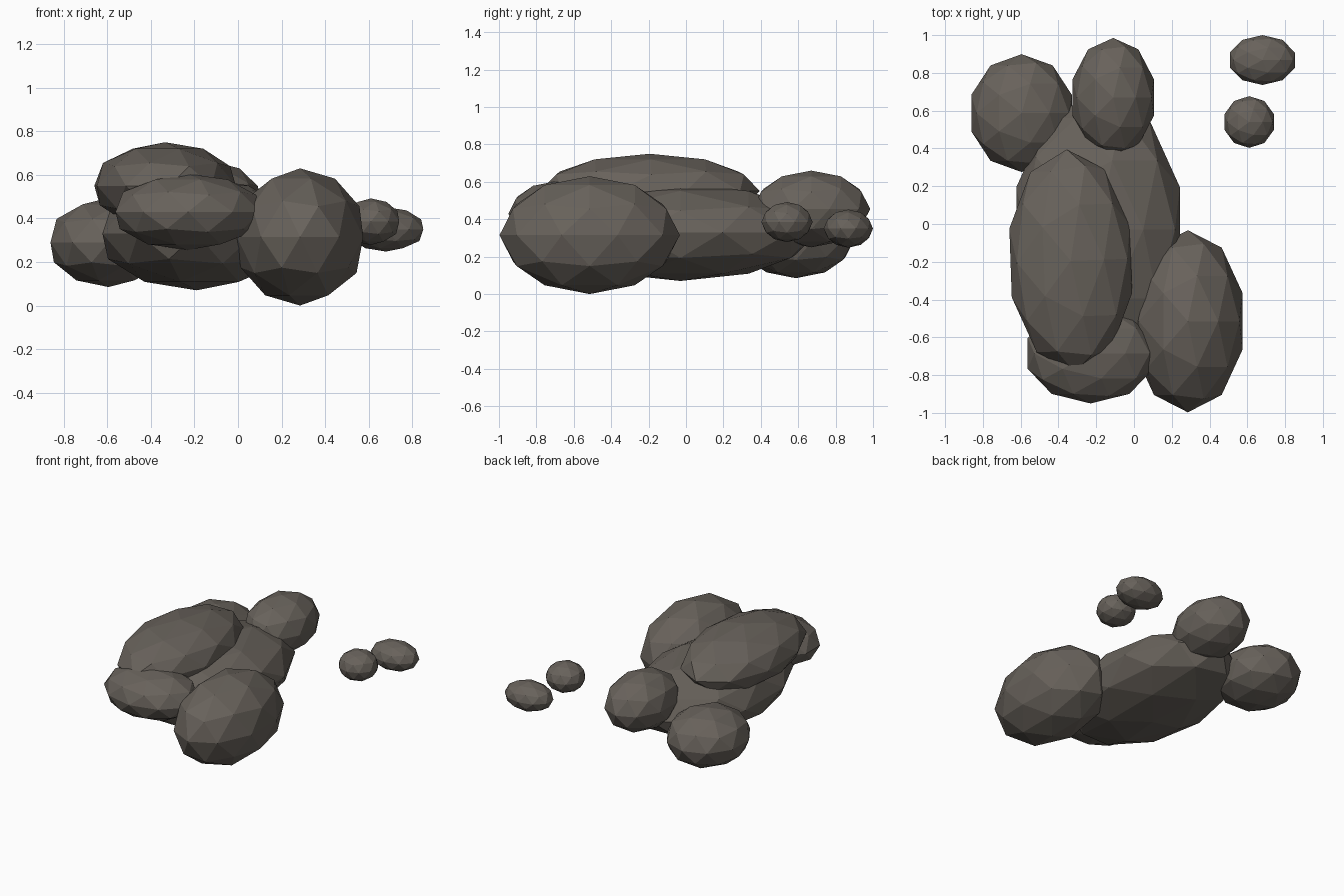
import bpy
import math

if "Cube" in bpy.data.objects:
    bpy.data.objects.remove(bpy.data.objects["Cube"])

# One warm grey stone colour
stone = bpy.data.materials.new("warm grey stone")
stone.diffuse_color = (0.138, 0.122, 0.105, 1.0)
stone.use_nodes = True
stone.node_tree.nodes["Principled BSDF"].inputs["Base Color"].default_value = stone.diffuse_color


def rock(name, centre, radii, turn=(0, 0, 0)):
    """Low-poly boulder: a stretched, flat-shaded icosphere."""
    bpy.ops.mesh.primitive_ico_sphere_add(subdivisions=2, radius=1, location=centre)
    ob = bpy.context.object
    ob.name = name
    ob.scale = radii
    ob.rotation_euler = [math.radians(a) for a in turn]
    ob.data.materials.append(stone)
    bpy.ops.object.shade_flat()
    return ob


# Main pile: a long base boulder with others leaning on it
rock("base_boulder", (-0.19, -0.03, 0.33), (0.455, 0.73, 0.26))
rock("top_slab", (-0.335, -0.195, 0.55), (0.335, 0.59, 0.2), (0, 0, 2))
rock("front_boulder", (-0.23, -0.685, 0.43), (0.35, 0.265, 0.175))
rock("right_boulder", (0.285, -0.515, 0.315), (0.305, 0.482, 0.315))
rock("back_left_boulder", (-0.595, 0.587, 0.29), (0.28, 0.312, 0.205))
rock("back_boulder", (-0.11, 0.67, 0.455), (0.226, 0.315, 0.205))

# Two loose stones beside the pile
rock("loose_stone_back", (0.68, 0.868, 0.35), (0.18, 0.132, 0.102))
rock("loose_stone_front", (0.61, 0.54, 0.385), (0.137, 0.137, 0.107))
